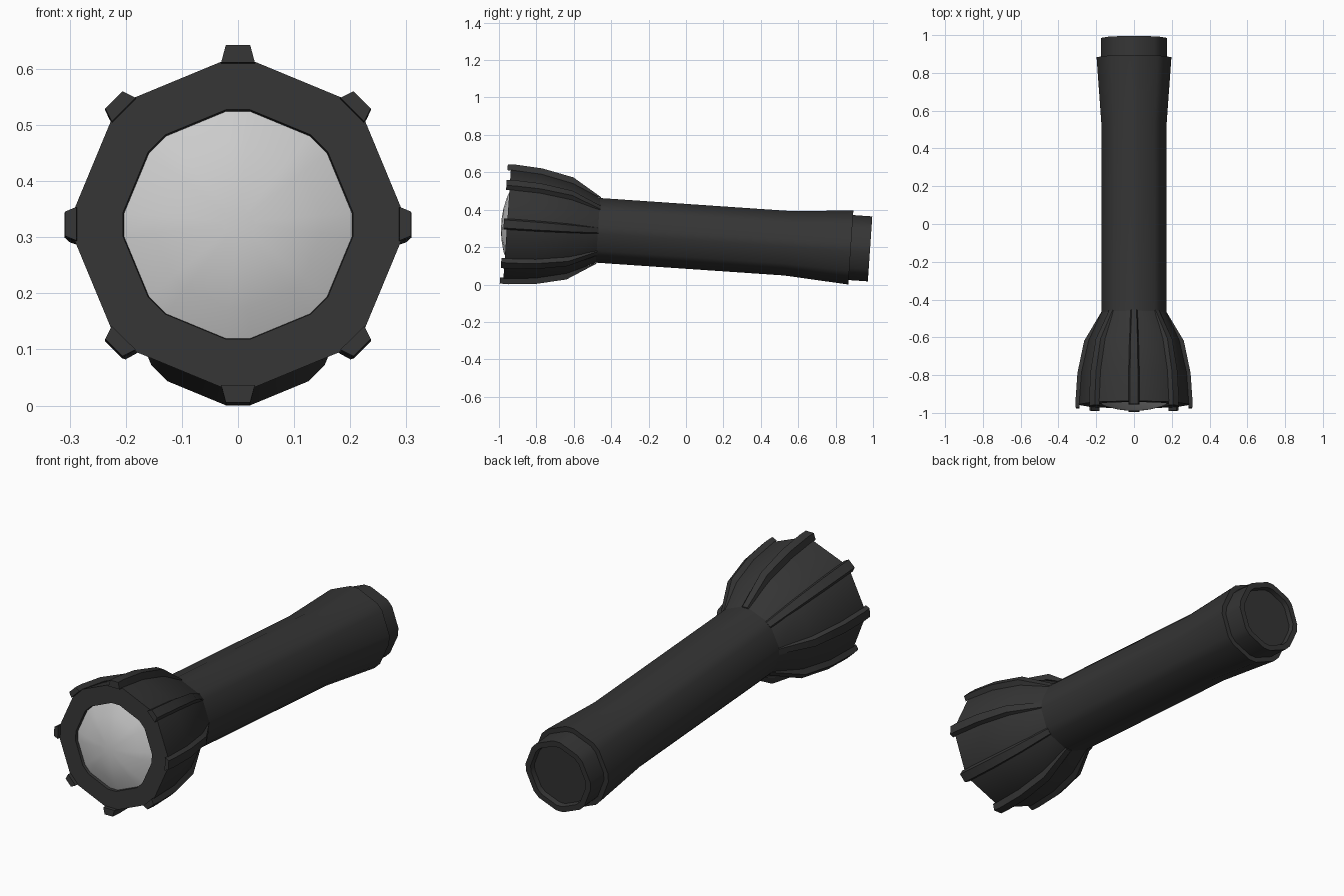
import bpy, bmesh
from math import radians, sin, cos, pi
from mathutils import Matrix, Vector

if "Cube" in bpy.data.objects:
    bpy.data.objects.remove(bpy.data.objects["Cube"])

HALF = radians(6)      # half angle of the narrow facets that carry the ribs
ANGLES = [k * pi / 4 + d for k in range(8) for d in (-HALF, HALF)]
TILT = Matrix.Rotation(radians(-3.9), 4, 'X')
parts = []

black = bpy.data.materials.new("black_plastic")
black.diffuse_color = (0.035, 0.035, 0.035, 1)
black.use_nodes = True
black.node_tree.nodes["Principled BSDF"].inputs["Base Color"].default_value = black.diffuse_color


def finish(name, bm, mat=None, angle=36):
    bmesh.ops.recalc_face_normals(bm, faces=bm.faces)
    me = bpy.data.meshes.new(name)
    bm.to_mesh(me)
    bm.free()
    ob = bpy.data.objects.new(name, me)
    bpy.context.collection.objects.link(ob)
    if mat:
        me.materials.append(mat)
    bpy.ops.object.select_all(action='DESELECT')
    ob.select_set(True)
    bpy.context.view_layer.objects.active = ob
    bpy.ops.object.shade_smooth_by_angle(angle=radians(angle))
    parts.append(ob)
    return ob


def lathe(name, profile, mat=None, cap_start=False, cap_end=False):
    """Sweep (y, radius) points round the y axis with 16 unequal sides."""
    bm = bmesh.new()
    rings = [[bm.verts.new((r * sin(a), y, r * cos(a))) for a in ANGLES]
             for y, r in profile]
    for p, q in zip(rings, rings[1:]):
        for i in range(16):
            j = (i + 1) % 16
            bm.faces.new((p[i], p[j], q[j], q[i]))
    if cap_start:
        bm.faces.new(rings[0])
    if cap_end:
        bm.faces.new(rings[-1])
    return finish(name, bm, mat)


# handle tube with flared grip end
lathe("handle", [(-0.47, 0.174), (0.54, 0.174), (0.885, 0.199), (0.885, 0.172)], black)

# tail cap with shallow recess
lathe("tail_cap", [(0.88, 0.175), (0.988, 0.175), (0.988, 0.148), (0.965, 0.143)],
      black, cap_end=True)

# bell-shaped head with front bezel
HEAD = [(-0.47, 0.174), (-0.62, 0.242), (-0.79, 0.280), (-0.957, 0.292)]
lathe("head", HEAD + [(-0.957, 0.206), (-0.935, 0.203)], black)

# domed lens
lathe("lens", [(-0.942, 0.205), (-0.966, 0.15), (-0.982, 0.085), (-0.988, 0.03)],
      cap_end=True)

# eight ribs growing out of the narrow facets
RIB = [(-0.465, 0.172, 0.174), (-0.62, 0.238, 0.268), (-0.79, 0.276, 0.304),
       (-0.93, 0.286, 0.314), (-0.975, 0.288, 0.313)]
for k in range(8):
    bm = bmesh.new()
    grow = 1.02 if k in (0, 4) else 0.985 if k in (2, 6) else 1.0
    turn = Matrix.Rotation(k * pi / 4, 4, 'Y')
    rings = []
    for y, low, high in RIB:
        w = low * sin(HALF)
        top = high * grow
        rings.append([bm.verts.new(turn @ Vector(c)) for c in
                      ((-w, y, low), (w, y, low), (0.72 * w, y, top), (-0.72 * w, y, top))])
    for p, q in zip(rings, rings[1:]):
        for i in range(4):
            j = (i + 1) % 4
            bm.faces.new((p[i], p[j], q[j], q[i]))
    bm.faces.new(rings[0])
    bm.faces.new(rings[-1])
    finish(f"rib_{k + 1}", bm, black)

# lean the torch so head and tail both rest on the ground
for ob in parts:
    ob.data.transform(TILT)
low = min(v.co.z for ob in parts for v in ob.data.vertices)
ys = [v.co.y for ob in parts for v in ob.data.vertices]
shift = Matrix.Translation((0, -(min(ys) + max(ys)) / 2, -low))
for ob in parts:
    ob.data.transform(shift)
